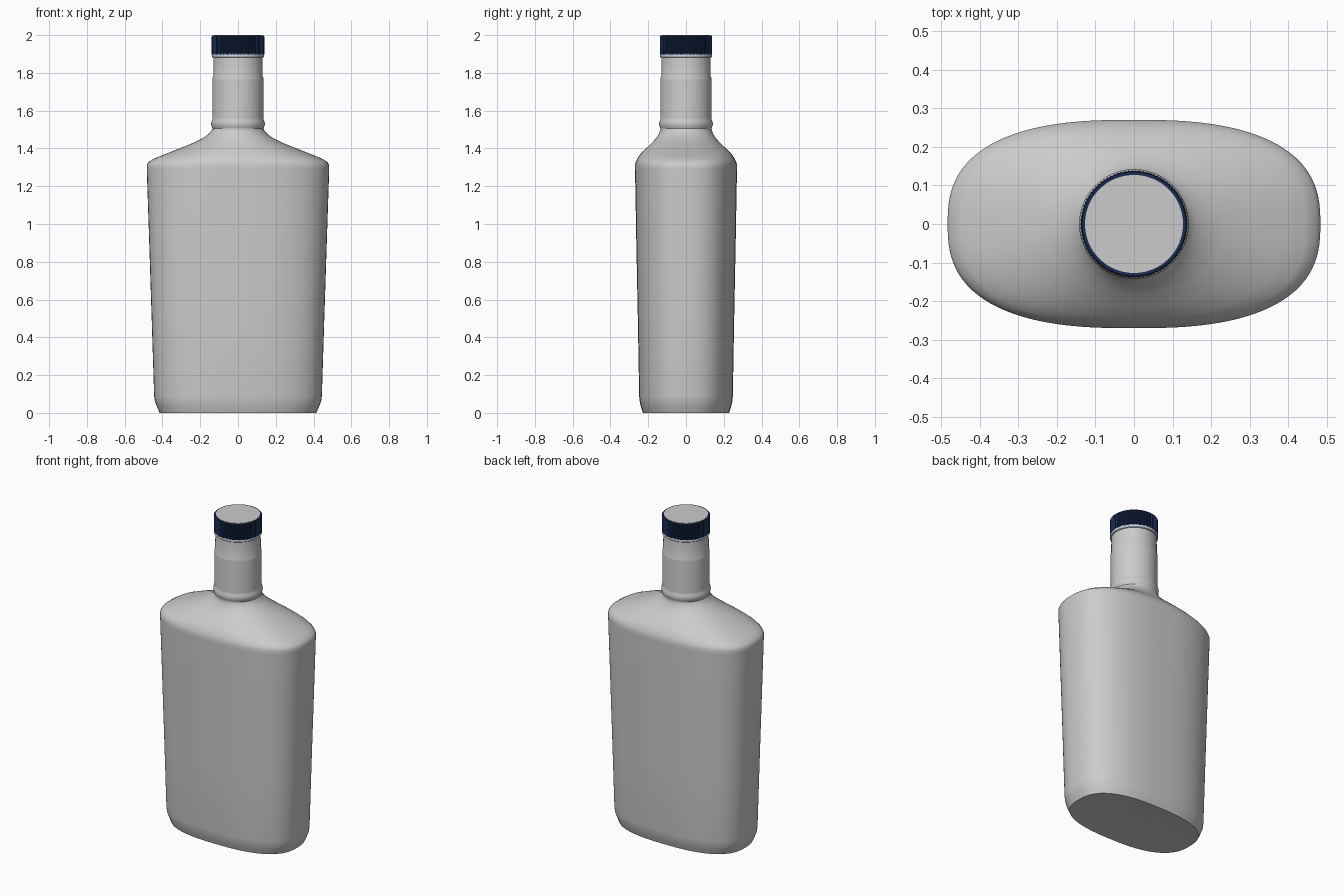
import bpy, bmesh, math

if "Cube" in bpy.data.objects:
    bpy.data.objects.remove(bpy.data.objects["Cube"])


def oval(a, b, n, count):
    # superellipse outline: n = 2 is an ellipse, larger is squarer
    pts = []
    for i in range(count):
        t = 2 * math.pi * i / count
        c, s = math.cos(t), math.sin(t)
        pts.append((math.copysign(a * abs(c) ** (2 / n), c),
                    math.copysign(b * abs(s) ** (2 / n), s)))
    return pts


def loft(name, rings, count=96, bottom=None, color=None, ridge=0.0, angle=35):
    # rings: (z, half width, half depth, squareness); bottom: height of base centre
    bm = bmesh.new()
    loops = []
    for z, a, b, n in rings:
        pts = oval(a, b, n, count)
        loops.append([bm.verts.new((x * (1 - ridge * (i % 2)), y * (1 - ridge * (i % 2)), z))
                      for i, (x, y) in enumerate(pts)])
    for lo, hi in zip(loops, loops[1:]):
        for i in range(count):
            j = (i + 1) % count
            bm.faces.new((lo[i], lo[j], hi[j], hi[i]))
    if bottom is None:
        bm.faces.new(loops[0][::-1])
    else:
        centre = bm.verts.new((0, 0, bottom))
        for i in range(count):
            bm.faces.new((loops[0][(i + 1) % count], loops[0][i], centre))
    bm.faces.new(loops[-1])
    mesh = bpy.data.meshes.new(name)
    bm.to_mesh(mesh)
    bm.free()
    ob = bpy.data.objects.new(name, mesh)
    bpy.context.collection.objects.link(ob)
    if color:
        mat = bpy.data.materials.new(name + "_color")
        mat.diffuse_color = color
        mat.use_nodes = True
        mat.node_tree.nodes["Principled BSDF"].inputs["Base Color"].default_value = mat.diffuse_color
        mesh.materials.append(mat)
    bpy.ops.object.select_all(action='DESELECT')
    ob.select_set(True)
    bpy.context.view_layer.objects.active = ob
    bpy.ops.object.shade_smooth_by_angle(angle=math.radians(angle))
    return ob


def round_rings(profile):
    return [(z, r, r, 2) for z, r in profile]


# Flask body: tapered sides and sloping shoulders blending into the round neck
body = [
    (0.0, 0.415, 0.228, 2.6), (0.03, 0.428, 0.238, 2.6),
    (0.06, 0.440, 0.245, 2.6), (0.09, 0.444, 0.248, 2.6),
    (0.50, 0.457, 0.255, 2.6), (0.90, 0.470, 0.263, 2.6),
    (1.29, 0.483, 0.270, 2.6), (1.312, 0.483, 0.270, 2.6),
    (1.328, 0.474, 0.266, 2.6), (1.346, 0.445, 0.258, 2.58),
    (1.369, 0.388, 0.243, 2.5), (1.400, 0.310, 0.212, 2.35),
    (1.430, 0.235, 0.180, 2.2), (1.455, 0.185, 0.158, 2.1),
    (1.475, 0.158, 0.145, 2.05), (1.492, 0.141, 0.138, 2),
    (1.505, 0.135, 0.135, 2),
]
# Neck with bead at its foot and a slight step near the top
neck = round_rings([
    (1.511, 0.137), (1.520, 0.141), (1.532, 0.142), (1.544, 0.140),
    (1.552, 0.136), (1.562, 0.135), (1.760, 0.136), (1.772, 0.135),
    (1.782, 0.131), (1.90, 0.130)])
loft("bottle", body + neck, bottom=0.012)

# Pale band below the cap
loft("cap_band", round_rings([(1.882, 0.134), (1.885, 0.137), (1.902, 0.137)]),
     color=(0.62, 0.67, 0.78, 1))

# Finely ridged dark cap
loft("cap", round_rings([(1.898, 0.139), (1.992, 0.139), (1.998, 0.136)]), count=180,
     color=(0.01, 0.025, 0.085, 1), ridge=0.018, angle=20)

# Grey disc on top of the cap
loft("cap_top", round_rings([(1.99, 0.127), (2.0, 0.127)]))
